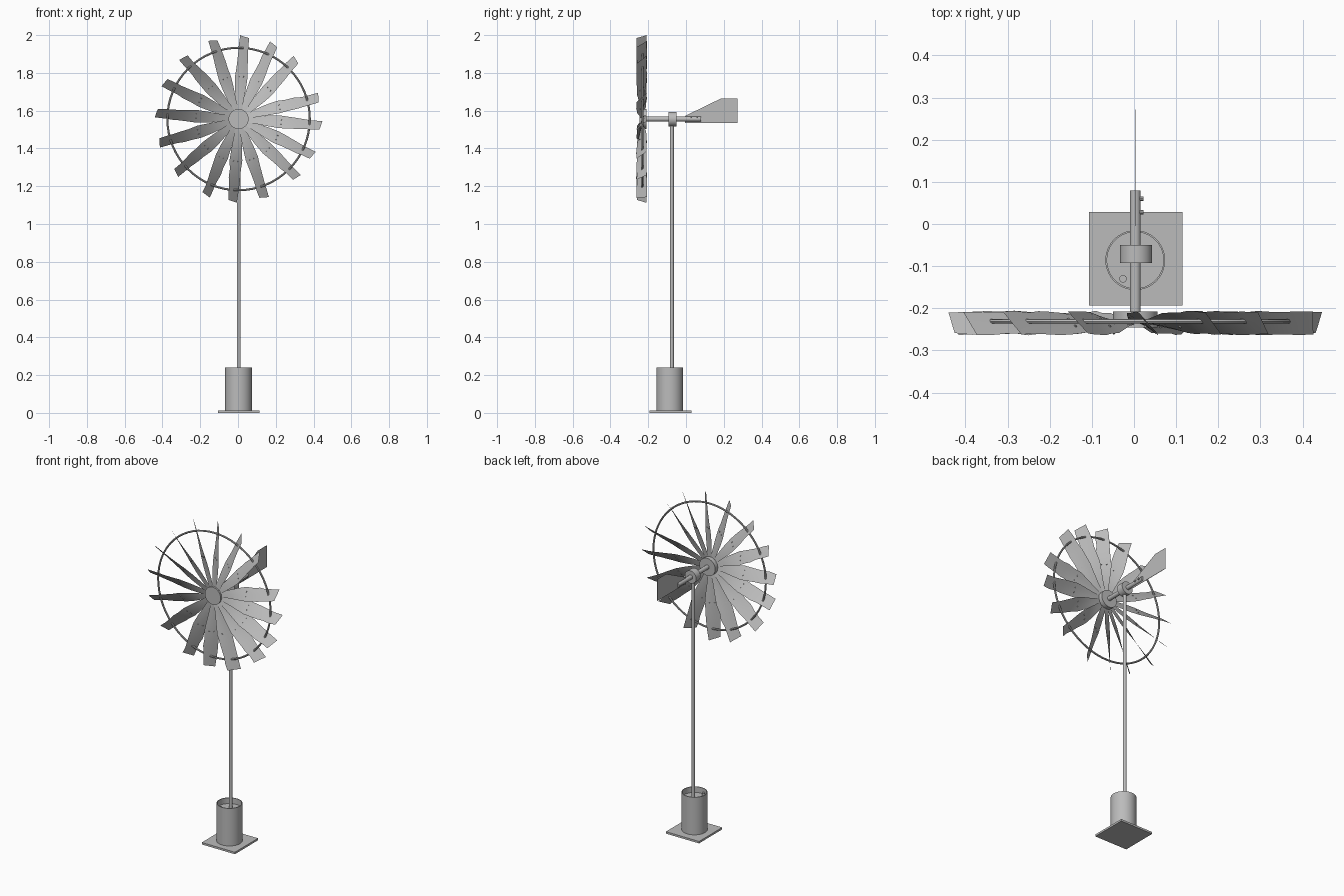
import bpy, bmesh, math, random
from mathutils import Vector, Matrix

old = bpy.data.objects.get("Cube")
if old:
    bpy.data.objects.remove(old)

random.seed(4)
steel = bpy.data.materials.new("weathered grey steel")
GREY = (0.5, 0.5, 0.5, 1)
steel.diffuse_color = GREY
steel.use_nodes = True
steel.node_tree.nodes["Principled BSDF"].inputs["Base Color"].default_value = GREY

HUB = Vector((0.003, -0.235, 1.556))
POLE = (0.004, -0.075)
CAN = (0.003, -0.086)


def add_object(name, bm, smooth=True):
    mesh = bpy.data.meshes.new(name)
    bm.to_mesh(mesh)
    bm.free()
    mesh.materials.append(steel)
    obj = bpy.data.objects.new(name, mesh)
    bpy.context.collection.objects.link(obj)
    if smooth:
        bpy.ops.object.select_all(action='DESELECT')
        obj.select_set(True)
        bpy.context.view_layer.objects.active = obj
        bpy.ops.object.shade_smooth_by_angle(angle=math.radians(35))
    return obj


def tube(bm, start, end, radius, sides=24):
    """Capped cylinder between two points."""
    start, end = Vector(start), Vector(end)
    axis = end - start
    turn = axis.to_track_quat('Z', 'Y').to_matrix().to_4x4()
    bmesh.ops.create_cone(bm, cap_ends=True, segments=sides, radius1=radius, radius2=radius,
                          depth=axis.length, matrix=Matrix.Translation((start + end) / 2) @ turn)


def rod(name, start, end, radius, sides=24):
    bm = bmesh.new()
    tube(bm, start, end, radius, sides)
    return add_object(name, bm)


def lathe(name, profile, center, sides=40):
    """Spin a (radius, height) profile about the vertical axis."""
    bm = bmesh.new()
    verts = [bm.verts.new((r, 0, z)) for r, z in profile]
    edges = [bm.edges.new(pair) for pair in zip(verts, verts[1:])]
    bmesh.ops.spin(bm, geom=verts + edges, cent=(0, 0, 0), axis=(0, 0, 1),
                   angle=math.tau, steps=sides, use_duplicate=False)
    bmesh.ops.remove_doubles(bm, verts=bm.verts, dist=0.0001)
    bmesh.ops.recalc_face_normals(bm, faces=bm.faces)
    bmesh.ops.translate(bm, verts=bm.verts, vec=(center[0], center[1], 0))
    return add_object(name, bm)


# Base plate and the open-topped can standing on it
bm = bmesh.new()
bmesh.ops.create_cube(bm, size=1, matrix=Matrix.Translation((0.004, -0.083, 0.006))
                      @ Matrix.Diagonal((0.222, 0.222, 0.012, 1)))
add_object("base_plate", bm, False)
lathe("base_can", [(0, 0.012), (0.071, 0.012), (0.071, 0.24), (0.067, 0.24),
                   (0.067, 0.205), (0, 0.205)], CAN)
rod("can_peg", (-0.026, -0.13, 0.2), (-0.026, -0.13, 0.225), 0.009, 16)

# Pole, bearing collar and rotor shaft
rod("pole", (*POLE, 0.2), (*POLE, 1.54), 0.0105)
rod("bearing_collar", (0.005, -0.093, 1.555), (0.005, -0.05, 1.555), 0.038, 32)
rod("rotor_shaft", (HUB.x, -0.235, HUB.z), (HUB.x, 0.08, HUB.z), 0.013)

# Tail vane with its two bolts
bm = bmesh.new()
outline = [(-0.005, 1.534), (0.272, 1.534), (0.272, 1.665), (0.186, 1.665), (-0.005, 1.572)]
vane = bm.faces.new([bm.verts.new((HUB.x - 0.001, y, z)) for y, z in outline])
side = bmesh.ops.extrude_face_region(bm, geom=[vane])["geom"]
bmesh.ops.translate(bm, vec=(0.002, 0, 0),
                    verts=[v for v in side if isinstance(v, bmesh.types.BMVert)])
bmesh.ops.recalc_face_normals(bm, faces=bm.faces)
add_object("tail_vane", bm, False)
bm = bmesh.new()
for y in (0.028, 0.06):
    tube(bm, (HUB.x, y, 1.558), (0.022, y, 1.558), 0.006, 10)
add_object("tail_bolts", bm)

# Rotor hub disc
rod("hub_disc", (HUB.x, -0.246, HUB.z), (HUB.x, -0.208, HUB.z), 0.053, 36)

# Sixteen twisted, slightly battered blades: (radius, chord, pitch in degrees)
STATIONS = [(0.04, 0.03, 10), (0.1, 0.044, 18), (0.16, 0.064, 27), (0.22, 0.082, 35),
            (0.27, 0.086, 40), (0.31, 0.084, 43), (0.35, 0.08, 45), (0.39, 0.077, 47),
            (0.437, 0.074, 48)]
ANGLES = [86, 65, 46, 15, -4.5, -26, -45, -72, -94, -113, -139, -163, 176, 154, 132, 108]


def blade_frame(degrees, pitch):
    """Radial, chordwise and front-facing directions of a blade."""
    a, p = math.radians(degrees), math.radians(pitch)
    radial = Vector((math.cos(a), 0, math.sin(a)))
    tangent = Vector((-math.sin(a), 0, math.cos(a)))
    back = Vector((0, 1, 0))
    chord = tangent * math.cos(p) + back * math.sin(p)
    return radial, chord, tangent * math.sin(p) - back * math.cos(p)


blades = bmesh.new()
rivets = bmesh.new()
for i, tip_angle in enumerate(ANGLES):
    even_angle = 87 - 22.5 * i
    drift = (tip_angle - even_angle + 180) % 360 - 180
    rows = []
    for r, width, pitch in STATIONS:
        # Bent blades stray further from even spacing towards the tip
        angle = even_angle + drift * min(1, r / 0.35)
        radial, chord, normal = blade_frame(angle, pitch)
        row = []
        for s in (-0.5, -0.17, 0.17, 0.5):
            nick = random.uniform(0.86, 1.02) if abs(s) == 0.5 and r > 0.25 else 1
            slant = 0.012 * s if r > 0.4 else 0
            row.append(blades.verts.new(HUB + radial * (r + slant) + chord * width * s * nick))
        rows.append(row)
    for a, b in zip(rows, rows[1:]):
        for j in range(3):
            blades.faces.new((a[j], a[j + 1], b[j + 1], b[j]))
    # Rivet pair through each blade
    radial, chord, normal = blade_frame(even_angle + drift * 0.64, 36)
    for s in (-0.014, 0.014):
        p = HUB + radial * 0.225 + chord * s
        tube(rivets, p - normal * 0.003, p + normal * 0.003, 0.0035, 8)
add_object("blades", blades)
add_object("blade_rivets", rivets)

# Bracing ring threaded through the blades
bm = bmesh.new()
verts = bmesh.ops.create_circle(bm, segments=8, radius=0.0055,
                                matrix=Matrix.Translation((0.377, 0, 0))
                                @ Matrix.Rotation(0, 4, 'X'))["verts"]
bmesh.ops.rotate(bm, verts=verts, cent=(0.377, 0, 0), matrix=Matrix.Identity(3))
for v in verts:
    v.co.y, v.co.z = v.co.y, 0
bmesh.ops.spin(bm, geom=verts + bm.edges[:], cent=(0, 0, 0), axis=(0, 1, 0),
               angle=math.tau, steps=64, use_duplicate=False)
bmesh.ops.remove_doubles(bm, verts=bm.verts, dist=0.0001)
bmesh.ops.recalc_face_normals(bm, faces=bm.faces)
bmesh.ops.translate(bm, verts=bm.verts, vec=(HUB.x, -0.231, HUB.z))
add_object("bracing_ring", bm)
